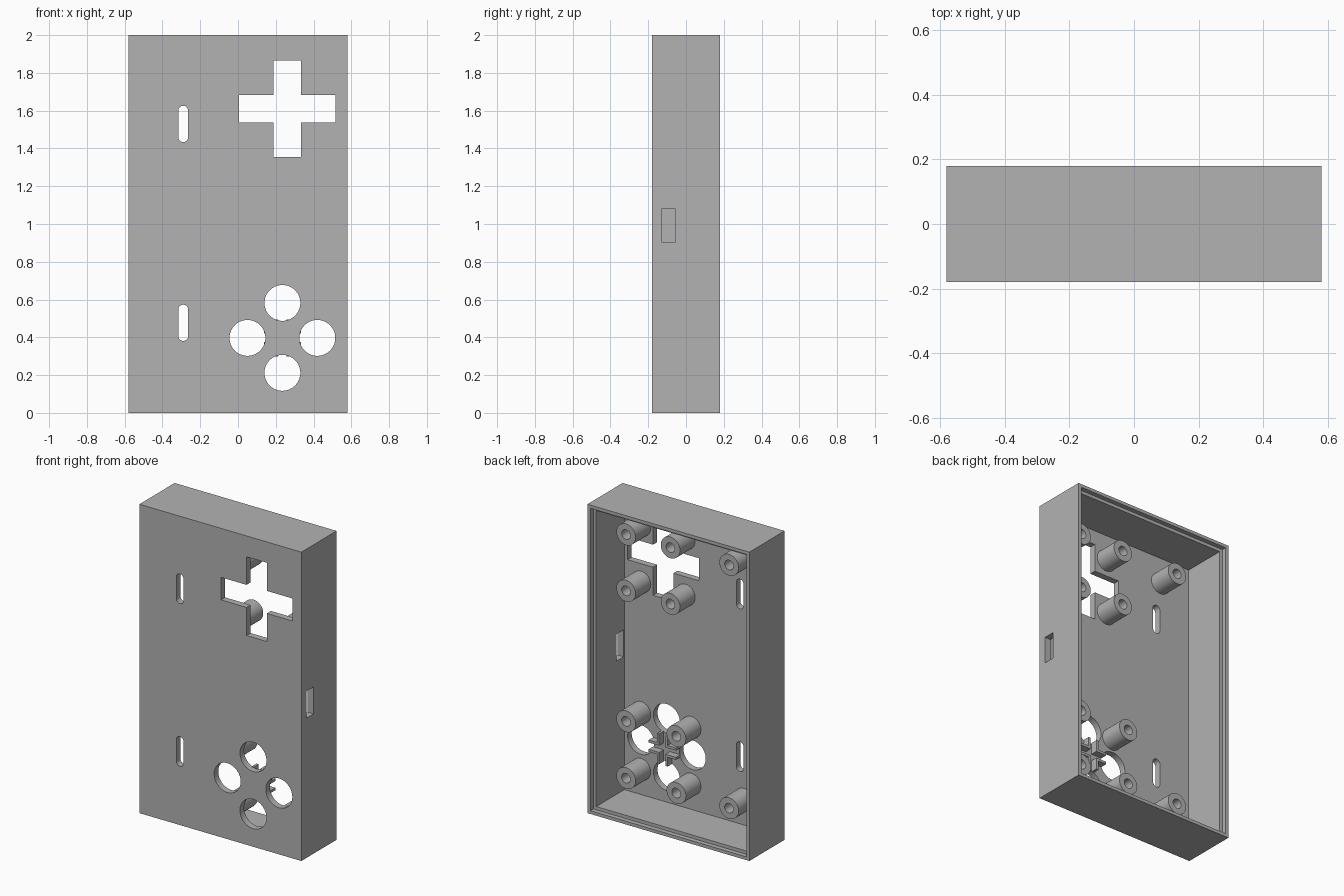
import bpy, bmesh
from math import sin, cos, pi, radians

if "Cube" in bpy.data.objects:
    bpy.data.objects.remove(bpy.data.objects["Cube"])

HALF_W, HALF_D, HEIGHT, WALL = 0.58, 0.18, 2.0, 0.042
FLOOR = WALL - HALF_D          # inner surface of the front plate
OPEN = HALF_D + 0.1            # beyond the open back

plastic = bpy.data.materials.new("grey plastic")
plastic.use_nodes = True
grey = (0.448, 0.448, 0.448, 1)
plastic.diffuse_color = grey
plastic.node_tree.nodes["Principled BSDF"].inputs["Base Color"].default_value = grey


def finish(name, bm):
    bmesh.ops.recalc_face_normals(bm, faces=bm.faces)
    mesh = bpy.data.meshes.new(name)
    bm.to_mesh(mesh)
    bm.free()
    mesh.materials.append(plastic)
    obj = bpy.data.objects.new(name, mesh)
    bpy.context.collection.objects.link(obj)
    return obj


def prism(name, outline, y0, y1):
    """Extrude an x/z outline along y."""
    bm = bmesh.new()
    face = bm.faces.new([bm.verts.new((x, y0, z)) for x, z in outline])
    new = bmesh.ops.extrude_face_region(bm, geom=[face])["geom"]
    verts = [v for v in new if isinstance(v, bmesh.types.BMVert)]
    bmesh.ops.translate(bm, verts=verts, vec=(0, y1 - y0, 0))
    return finish(name, bm)


def rect(x0, x1, z0, z1):
    return [(x0, z0), (x1, z0), (x1, z1), (x0, z1)]


def stadium(x, z, r, straight, n=48):
    """Circle whose halves are pulled apart along z."""
    pts = []
    for i in range(n):
        a = 2 * pi * (i + 0.5) / n
        shift = straight / 2 if sin(a) > 0 else -straight / 2
        pts.append((x + r * cos(a), z + r * sin(a) + shift))
    return pts


def plus(x, z, reach, arm):
    quarter = [(reach, -arm), (reach, arm), (arm, arm)]
    pts = []
    for _ in range(4):
        pts += [(x + u, z + v) for u, v in quarter]
        quarter = [(-v, u) for u, v in quarter]
    return pts


def select(obj):
    bpy.ops.object.select_all(action='DESELECT')
    obj.select_set(True)
    bpy.context.view_layer.objects.active = obj


def cut(target, cutter):
    mod = target.modifiers.new("cut", 'BOOLEAN')
    mod.operation, mod.solver, mod.object = 'DIFFERENCE', 'EXACT', cutter
    select(target)
    bpy.ops.object.modifier_apply(modifier=mod.name)
    bpy.data.objects.remove(cutter)


def inset_rect(t):
    return rect(t - HALF_W, HALF_W - t, t, HEIGHT - t)


# Case shell: hollow box, open at the back, with a stepped rim
case = prism("case", inset_rect(0), -HALF_D, HALF_D)
cut(case, prism("cavity", inset_rect(WALL), FLOOR, OPEN))
cut(case, prism("rim_step", inset_rect(WALL / 2), HALF_D - 0.03, OPEN))

# Openings in the front plate
through = (-HALF_D - 0.1, FLOOR + 0.02)
PAD_X, PAD_Z = 0.26, 1.61
BTN_X, BTN_Z, BTN_GAP = 0.235, 0.397, 0.185
cut(case, prism("pad_hole", plus(PAD_X, PAD_Z, 0.255, 0.073), *through))
for dx, dz in ((1, 0), (-1, 0), (0, 1), (0, -1)):
    hole = stadium(BTN_X + dx * BTN_GAP, BTN_Z + dz * BTN_GAP, 0.095, 0)
    cut(case, prism("button_hole", hole, *through))
for z in (0.477, 1.53):
    cut(case, prism("slot", stadium(-0.29, z, 0.026, 0.14), *through))

# Opening in the left side wall
cut(case, prism("side_hole", rect(0.5, 0.7, 0.905, 1.08), -0.13, -0.055))
select(case)
bpy.ops.object.shade_smooth_by_angle(angle=radians(30))


# Screw posts with blind holes, revolved from one profile
def post(x, z, top=0.017, r=0.069, bore=0.031):
    bm = bmesh.new()
    profile = [(0, FLOOR + 0.005), (bore, FLOOR + 0.005), (bore, top),
               (r, top), (r, FLOOR - 0.005)]
    verts = [bm.verts.new((x + u, y, z)) for u, y in profile]
    edges = [bm.edges.new(pair) for pair in zip(verts, verts[1:])]
    bmesh.ops.spin(bm, geom=verts + edges, cent=(x, 0, z), axis=(0, 1, 0),
                   angle=2 * pi, steps=40)
    bmesh.ops.remove_doubles(bm, verts=bm.verts, dist=0.0005)
    obj = finish("screw_post", bm)
    select(obj)
    bpy.ops.object.shade_smooth_by_angle(angle=radians(30))


for x in (0.10, 0.418):
    for z in (1.42, 1.785):
        post(x, z)
for x in (0.058, 0.418):
    for z in (0.207, 0.575):
        post(x, z)
post(-0.32, 1.785)
post(-0.32, 0.21)

# Corner brackets between the button holes
INNER, OUTER, THICK = 0.022, 0.098, 0.016
corner = [(INNER, INNER), (OUTER, INNER), (OUTER, INNER + THICK),
          (INNER + THICK, INNER + THICK), (INNER + THICK, OUTER), (INNER, OUTER)]
for sx in (1, -1):
    for sz in (1, -1):
        outline = [(BTN_X + sx * u, BTN_Z + sz * v) for u, v in corner]
        prism("button_bracket", outline, FLOOR - 0.004, FLOOR + 0.045)
